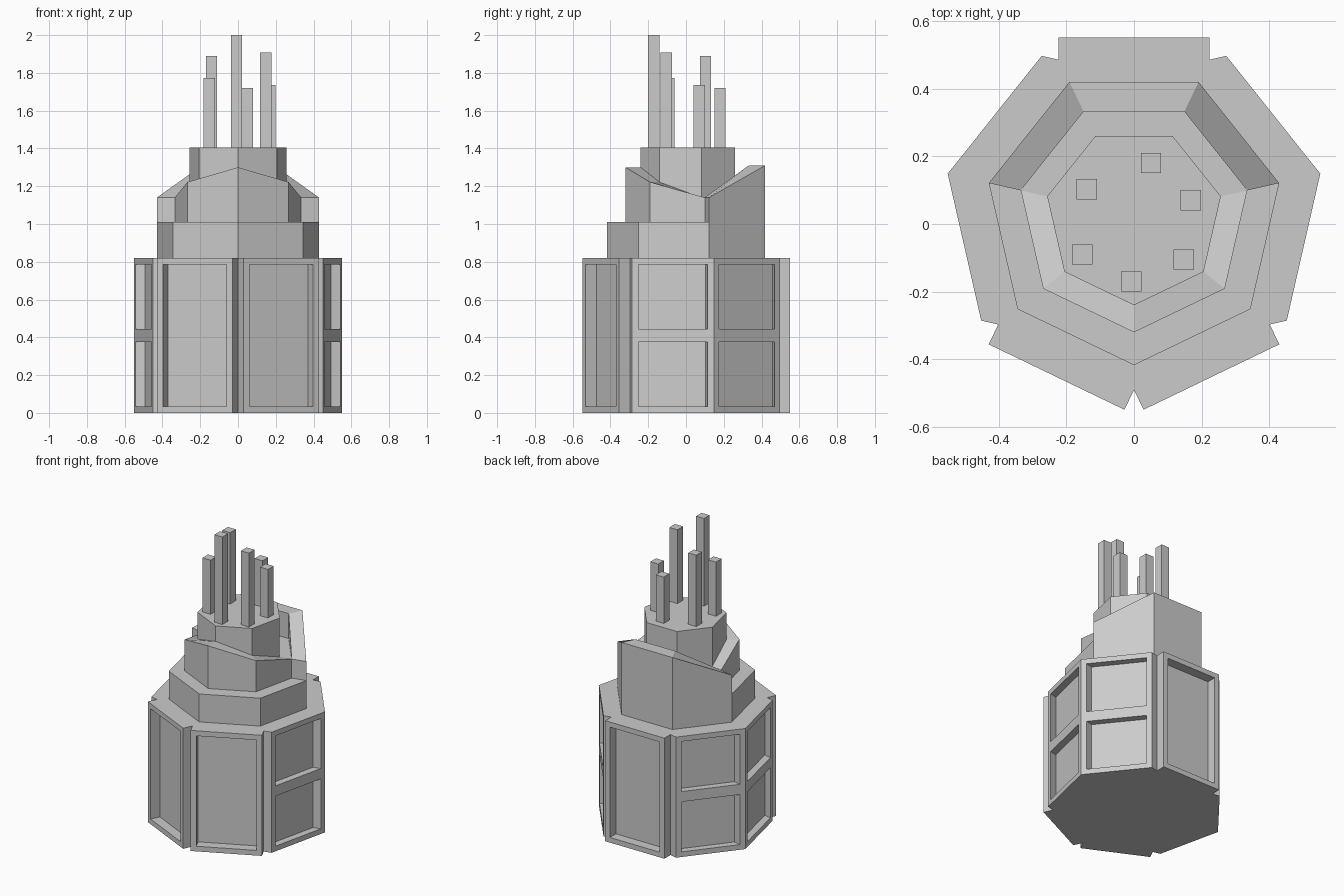
import bpy, bmesh
from math import sin, cos, pi
from mathutils import Vector

if "Cube" in bpy.data.objects:
    bpy.data.objects.remove(bpy.data.objects["Cube"])

CY = 0.023            # heptagon centre in y
BASE_R, BASE_H = 0.513, 0.82
MID_Z = 1.14


def polar(r, k, z=0.0):
    a = -pi / 2 + 2 * pi * k / 7
    return Vector((r * cos(a), r * sin(a) + CY, z))


def direction(k):
    a = -pi / 2 + 2 * pi * k / 7
    return Vector((cos(a), sin(a), 0))


def finish(bm, name):
    me = bpy.data.meshes.new(name)
    bm.to_mesh(me)
    bm.free()
    ob = bpy.data.objects.new(name, me)
    bpy.context.collection.objects.link(ob)
    return ob


# Base drum: wall groups pushed out from a heptagon, notches between them
# (corner indices, push distance, pane rows)
groups = [((0, 1), 0.065, 1), ((1, 2, 3), 0.0515, 2), ((3, 4), 0.065, 1),
          ((4, 5, 6), 0.0515, 2), ((6, 7), 0.065, 1)]
outline, walls = [], []
for ks, push, rows in groups:
    vec = direction(sum(ks) / len(ks)) * push
    outline.append(polar(BASE_R, ks[0]))
    walls.append(None)
    for k in ks:
        outline.append(polar(BASE_R, k) + vec)
        walls.append((vec, rows) if k != ks[-1] else None)

bm = bmesh.new()
n = len(outline)
low = [bm.verts.new(p) for p in outline]
high = [bm.verts.new(p + Vector((0, 0, BASE_H))) for p in outline]
bm.faces.new(low[::-1])
bm.faces.new(high)
panels = []
for i in range(n):
    j = (i + 1) % n
    f = bm.faces.new((low[i], low[j], high[j], high[i]))
    if walls[i]:
        panels.append((f, *walls[i]))
bm.normal_update()

# Recessed panes, one or two rows per wall
for face, vec, rows in panels:
    faces = [face]
    if rows == 2:
        geom = [face] + list(face.edges) + list(face.verts)
        normal, centre = face.normal.copy(), face.calc_center_median()
        bmesh.ops.bisect_plane(bm, geom=geom, plane_co=(0, 0, BASE_H / 2),
                               plane_no=(0, 0, 1), dist=1e-5)
        bm.normal_update()
        faces = [f for f in bm.faces if f.normal.dot(normal) > 0.999
                 and abs((f.calc_center_median() - centre).dot(normal)) < 1e-3]
    bmesh.ops.inset_individual(bm, faces=faces, thickness=0.035,
                               use_even_offset=True)
    out = bmesh.ops.extrude_discrete_faces(bm, faces=faces)["faces"]
    bmesh.ops.translate(bm, vec=-vec, verts=list({v for f in out for v in f.verts}))
    bm.normal_update()
finish(bm, "panelled_base")

# Stepped tower: each heptagon side sweeps a radius/height profile
ramp = {0: 1.30, 1: 1.222, 2: MID_Z, 5: MID_Z, 6: 1.222}
roof = {2: MID_Z, 3: 1.31, 4: 1.31, 5: MID_Z}
R1, R2, R3, STEP, TOP = 0.44, 0.343, 0.263, 1.01, 1.405


def profile(k, back):
    if back:
        return [(R1, BASE_H), (R1, roof[k]), (R2, roof[k]), (R2, MID_Z),
                (R3, MID_Z), (R3, TOP), (0, TOP)]
    return [(R1, BASE_H), (R1, STEP), (R2, STEP), (R2, ramp[k]),
            (R3, ramp[k]), (R3, TOP), (0, TOP)]


bm = bmesh.new()
cache = {}


def vert(k, r, z):
    key = (k if r else 0, r, z)
    if key not in cache:
        cache[key] = bm.verts.new(polar(r, k, z))
    return cache[key]


def add_face(verts):
    verts = list(dict.fromkeys(verts))
    if len(verts) > 2:
        bm.faces.new(verts)


for i in range(7):
    j, back = (i + 1) % 7, i in (2, 3, 4)
    a = [vert(i, *p) for p in profile(i, back)]
    b = [vert(j, *p) for p in profile(j, back)]
    for s in range(len(a) - 1):
        add_face((a[s], b[s], b[s + 1], a[s + 1]))

# End walls of the raised rear shell
for k in (2, 5):
    q = [vert(k, R2, STEP), vert(k, R1, STEP), vert(k, R1, MID_Z), vert(k, R2, MID_Z)]
    add_face(q if k == 2 else q[::-1])
finish(bm, "stepped_tower")

# Square rods on top: x, y, top height
rods = [(-0.008, -0.17, 2.0), (0.05, 0.18, 1.72), (-0.14, 0.103, 1.89),
        (0.147, -0.105, 1.907), (-0.153, -0.09, 1.773), (0.168, 0.07, 1.735)]
for i, (x, y, top) in enumerate(rods):
    bm = bmesh.new()
    bmesh.ops.create_cube(bm, size=1)
    bmesh.ops.scale(bm, vec=(0.06, 0.06, top - TOP), verts=bm.verts)
    bmesh.ops.translate(bm, vec=(x, y, (top + TOP) / 2), verts=bm.verts)
    finish(bm, f"rod_{i + 1}")
